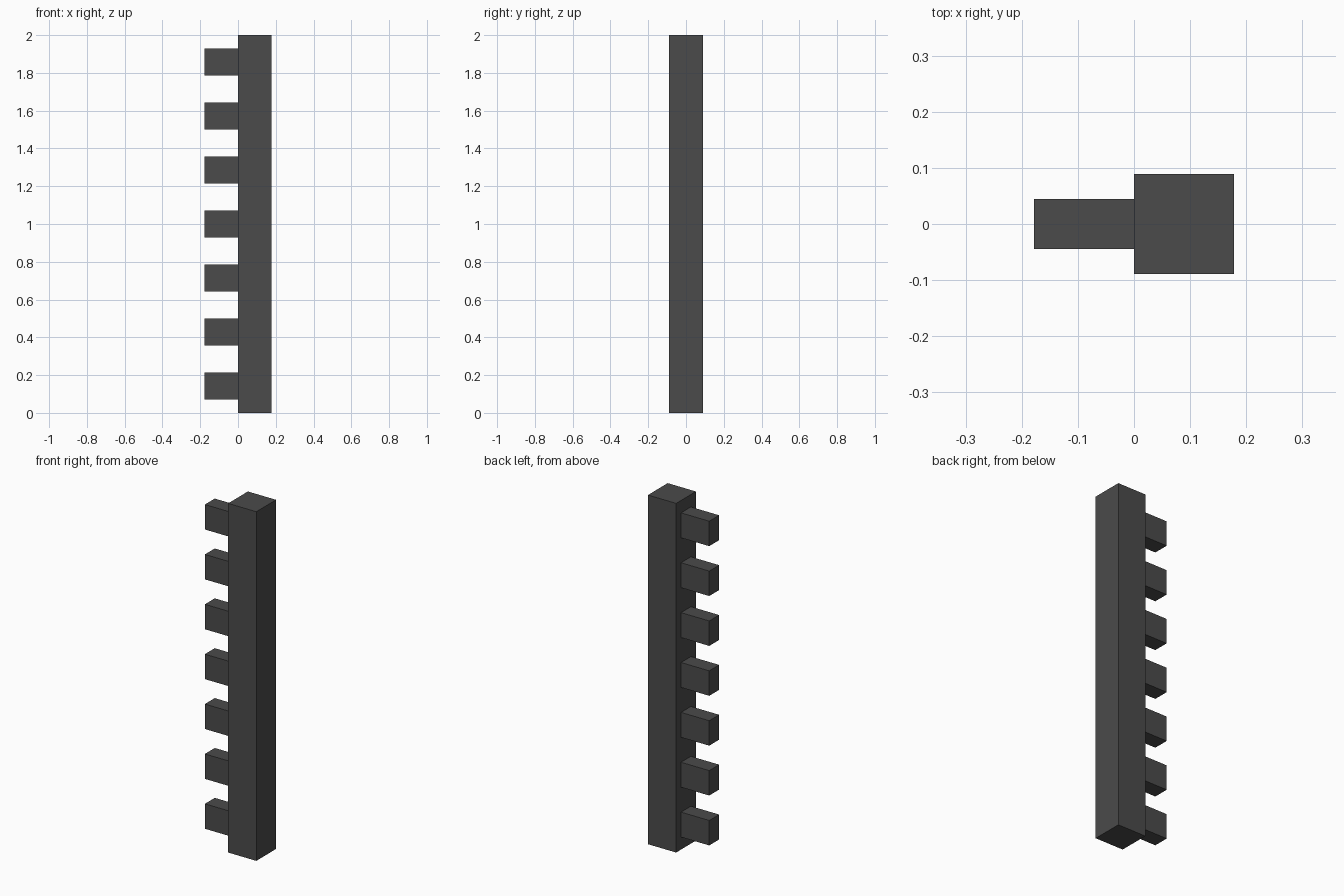
import bpy

if "Cube" in bpy.data.objects:
    bpy.data.objects.remove(bpy.data.objects["Cube"])

HEIGHT = 2.0
COUNT = 7
PITCH = HEIGHT / COUNT
W = PITCH * 0.625          # post width and tooth length

dark = bpy.data.materials.new("dark_grey")
dark.diffuse_color = (0.07, 0.07, 0.07, 1)
dark.use_nodes = True
dark.node_tree.nodes["Principled BSDF"].inputs["Base Color"].default_value = dark.diffuse_color


def box(name, center, size):
    bpy.ops.mesh.primitive_cube_add(size=1, location=center)
    ob = bpy.context.object
    ob.name = name
    ob.scale = size
    bpy.ops.object.transform_apply(location=False, rotation=False, scale=True)
    ob.data.materials.append(dark)
    return ob


# Square upright post
box("post", (W / 2, 0, HEIGHT / 2), (W, W, HEIGHT))

# Evenly spaced teeth along the left side
for i in range(COUNT):
    box(f"tooth_{i + 1}", (-W / 2, 0, (i + 0.5) * PITCH), (W, W / 2, PITCH / 2))
